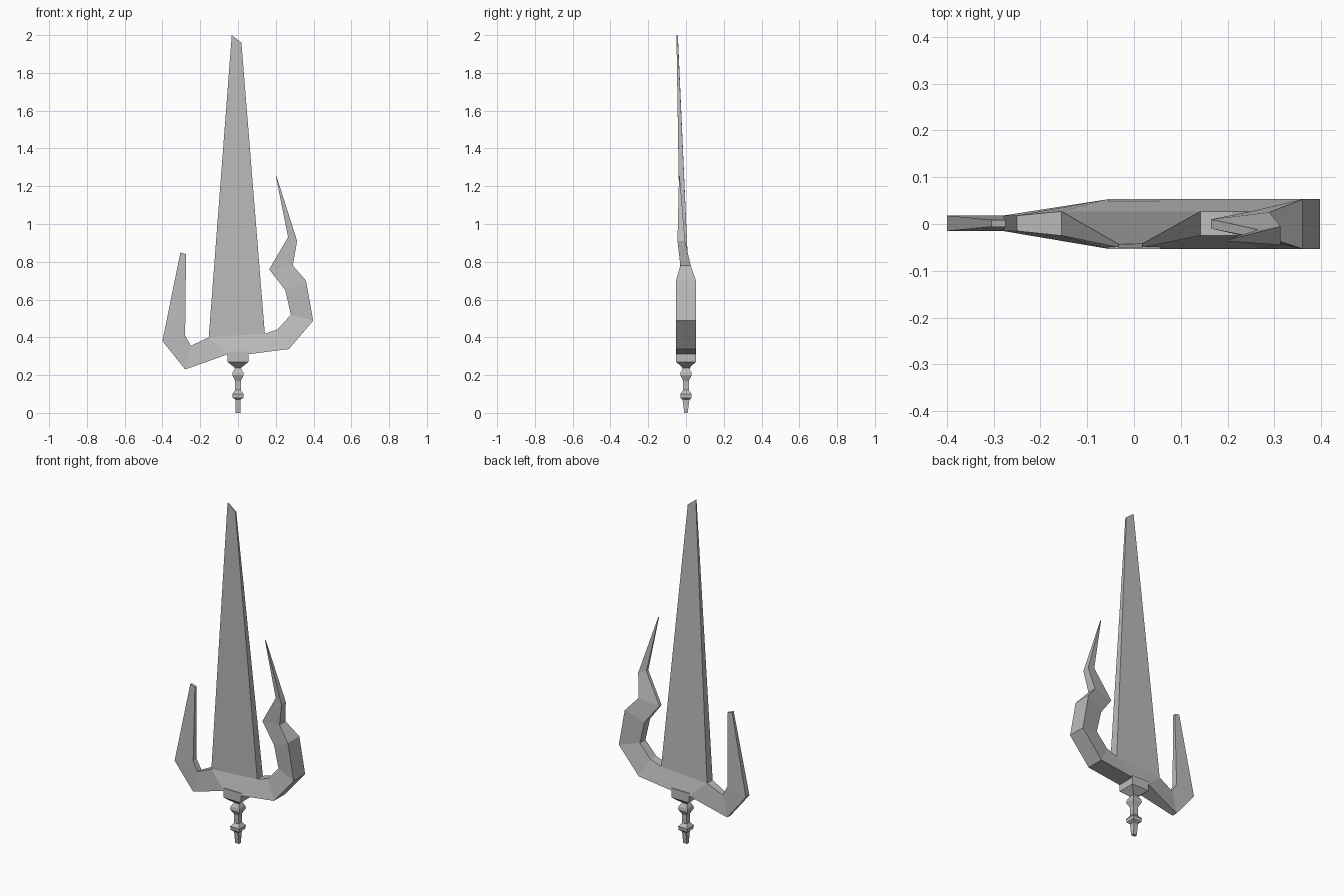
import bpy, bmesh

cube = bpy.data.objects.get("Cube")
if cube:
    bpy.data.objects.remove(cube, do_unlink=True)

steel = bpy.data.materials.new("grey_steel")
steel.use_nodes = True
GREY = (0.5, 0.5, 0.5, 1)
steel.diffuse_color = GREY
steel.node_tree.nodes["Principled BSDF"].inputs["Base Color"].default_value = GREY


def loft(name, sections):
    """Skin four-cornered sections, each an outer and an inner (x, z, y_front, y_back)."""
    bm = bmesh.new()
    rings = []
    for outer, inner in sections:
        (xo, zo, fo, bo), (xi, zi, fi, bi) = outer, inner
        corners = [(xo, fo, zo), (xi, fi, zi), (xi, bi, zi), (xo, bo, zo)]
        rings.append([bm.verts.new(c) for c in corners])
    for a, b in zip(rings, rings[1:]):
        for i in range(4):
            j = (i + 1) % 4
            bm.faces.new((a[i], a[j], b[j], b[i]))
    bm.faces.new(rings[0])
    bm.faces.new(rings[-1])
    bmesh.ops.recalc_face_normals(bm, faces=bm.faces)
    mesh = bpy.data.meshes.new(name)
    bm.to_mesh(mesh)
    bm.free()
    mesh.materials.append(steel)
    obj = bpy.data.objects.new(name, mesh)
    bpy.context.collection.objects.link(obj)


def square_turning(name, profile):
    """Stack square sections given as (z, half width, half depth)."""
    loft(name, [((-w, z, -d, d), (w, z, -d, d)) for z, w, d in profile])


W, N = (-0.053, 0.053), (-0.025, 0.027)   # wide lower edge, narrow upper edge
T = (-0.015, 0.018)                       # thin short prong

# Long tapering blade, leaning forward
loft("blade", [
    ((-0.155, 0.40, *N), (0.142, 0.42, *N)),
    ((-0.033, 2.0, -0.05, -0.043), (0.018, 1.96, -0.05, -0.042)),
])

# Guard with a short straight prong on one side and a hooked horn on the other
loft("guard_and_prongs", [
    ((-0.305, 0.85, -0.006, 0.009), (-0.275, 0.84, -0.006, 0.009)),
    ((-0.40, 0.38, *T), (-0.28, 0.41, *T)),
    ((-0.28, 0.23, *T), (-0.25, 0.355, *T)),
    ((-0.055, 0.31, *W), (-0.155, 0.40, *N)),
    ((0.05, 0.31, *W), (0.142, 0.42, *N)),
    ((0.27, 0.338, *W), (0.21, 0.442, *N)),
    ((0.398, 0.488, *W), (0.28, 0.52, *N)),
    ((0.36, 0.70, *W), (0.25, 0.65, *N)),
    ((0.29, 0.78, -0.03, 0.025), (0.165, 0.76, -0.01, 0.01)),
    ((0.313, 0.91, -0.045, -0.005), (0.265, 0.93, -0.03, -0.012)),
    ((0.203, 1.255, -0.037, -0.033), (0.201, 1.25, -0.037, -0.033)),
])

# Collar and turned grip
square_turning("collar", [
    (0.235, 0.012, 0.012), (0.27, 0.056, 0.053), (0.325, 0.056, 0.053)])
square_turning("grip", [
    (0, 0.012, 0.009), (0.07, 0.013, 0.018), (0.08, 0.028, 0.028),
    (0.10, 0.03, 0.03), (0.12, 0.015, 0.015), (0.17, 0.015, 0.015),
    (0.20, 0.03, 0.03), (0.215, 0.028, 0.028), (0.245, 0.012, 0.012)])
